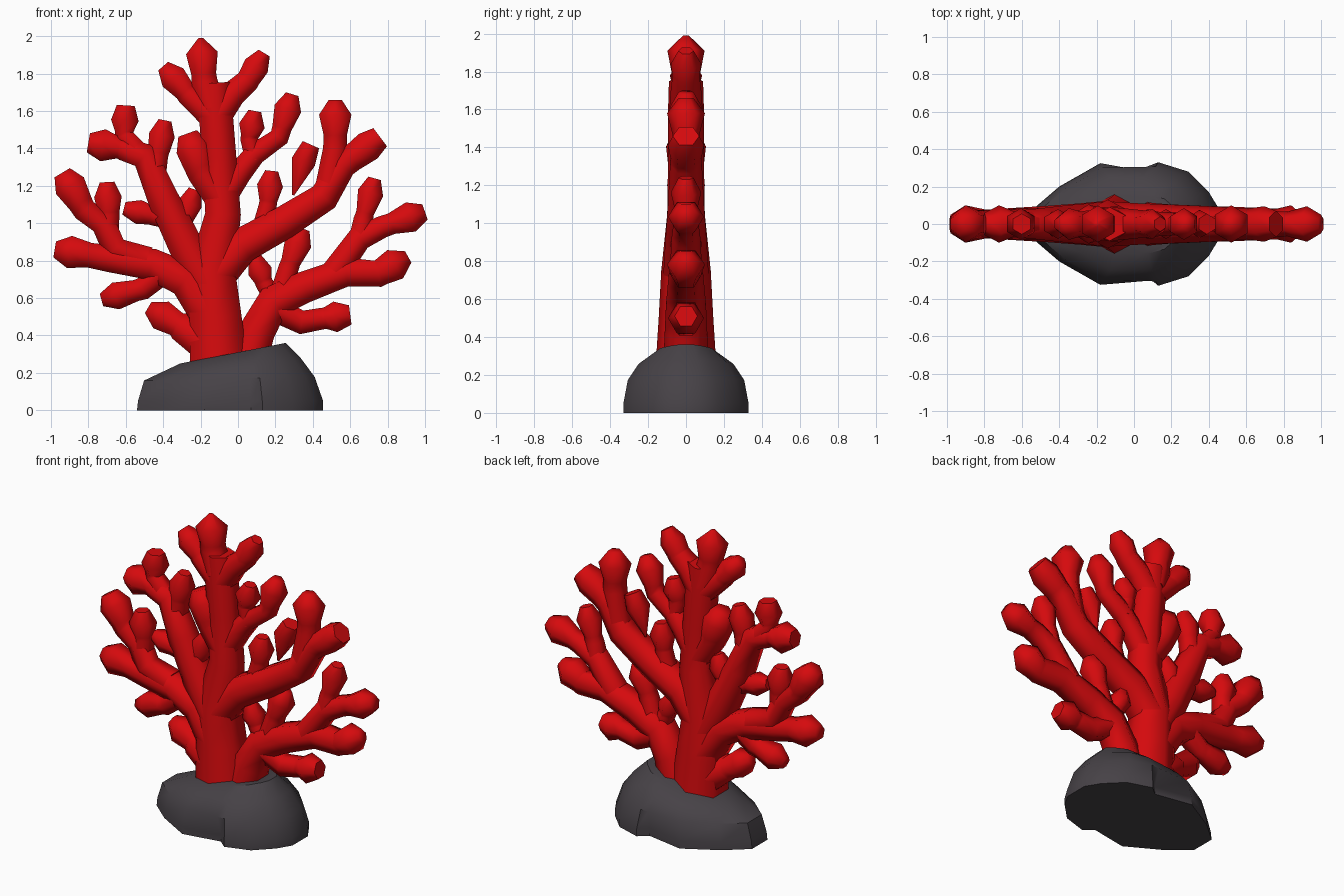
import bpy
import bmesh
import math
from mathutils import Vector

cube = bpy.data.objects.get("Cube")
if cube:
    bpy.data.objects.remove(cube, do_unlink=True)


def make_material(name, colour):
    mat = bpy.data.materials.new(name)
    mat.use_nodes = True
    mat.diffuse_color = (*colour, 1)
    mat.node_tree.nodes["Principled BSDF"].inputs["Base Color"].default_value = (*colour, 1)
    return mat


coral_red = make_material("coral red", (0.67, 0.003, 0.004))
rock_grey = make_material("rock grey", (0.062, 0.054, 0.062))


def finish(name, bm, material, angle):
    bmesh.ops.recalc_face_normals(bm, faces=bm.faces)
    mesh = bpy.data.meshes.new(name)
    bm.to_mesh(mesh)
    bm.free()
    mesh.materials.append(material)
    obj = bpy.data.objects.new(name, mesh)
    bpy.context.collection.objects.link(obj)
    bpy.ops.object.select_all(action='DESELECT')
    obj.select_set(True)
    bpy.context.view_layer.objects.active = obj
    bpy.ops.object.shade_smooth_by_angle(angle=math.radians(angle))


def bridge(bm, rings):
    """Skin consecutive vertex rings and cap both ends."""
    count = len(rings[0])
    for low, high in zip(rings, rings[1:]):
        for i in range(count):
            j = (i + 1) % count
            bm.faces.new((low[i], low[j], high[j], high[i]))
    bm.faces.new(rings[0])
    bm.faces.new(rings[-1])


def tube(name, path, radii, depth=1.0, sides=6):
    """Six-sided tube along an (x, z) path."""
    bm = bmesh.new()
    points = [Vector((x, 0, z)) for x, z in path]
    rings = []
    for i, point in enumerate(points):
        ahead = points[min(i + 1, len(points) - 1)] - point
        behind = point - points[max(i - 1, 0)]
        tangent = (ahead.normalized() + behind.normalized()).normalized()
        across = Vector((tangent.z, 0, -tangent.x))
        ring = []
        for k in range(sides):
            a = math.tau * (k + 0.5) / sides
            offset = across * math.cos(a) + Vector((0, math.sin(a) * depth, 0))
            ring.append(bm.verts.new(point + offset * radii[i]))
        rings.append(ring)
    bridge(bm, rings)
    finish(name, bm, coral_red, 65)


def branch(name, path, start=0.07, neck=0.055, knob=0.095, blunt=0.04):
    """Tapering branch that swells into a blunt knob."""
    tip, before = Vector(path[-1]), Vector(path[-2])
    direction = (tip - before).normalized()
    shoulder = tip - direction * 0.08
    throat = tip - direction * min(0.19, (tip - before).length * 0.9)
    stem = list(path[:-1])
    radii = [start + (neck - start) * i / len(stem) for i in range(len(stem))]
    tube(name, stem + [throat, shoulder, tip], radii + [neck * 1.1, knob, blunt])


# Trunk
tube("trunk",
     [(-.1, .22), (-.12, .5), (-.14, .75), (-.08, 1.05), (-.1, 1.35), (-.12, 1.6), (-.13, 1.75)],
     [.18, .16, .145, .11, .105, .105, .1], .9)

# Crown and upper trunk twigs
branch("crown_middle_knob", [(-.14, 1.62), (-.18, 1.76), (-.2, 1.99)], .09, .07, .098, .015)
branch("crown_right_knob", [(-.13, 1.56), (-.27, 1.69), (-.4, 1.84)], .08, .06, .085)
branch("crown_left_knob", [(-.12, 1.56), (-.03, 1.69), (.05, 1.76), (.14, 1.91)], .09, .065, .08)
branch("trunk_right_stub", [(-.09, 1.12), (-.19, 1.26), (-.27, 1.48)], .09, .085, .105, .06)
branch("trunk_left_twig", [(-.07, 1.15), (.01, 1.27), (.09, 1.37), (.22, 1.46), (.29, 1.69)], .08, .055, .085)
branch("trunk_left_twig_knob", [(.09, 1.34), (.06, 1.45), (.09, 1.6)], .06, .05, .08)

# Upper limb on the model's right
branch("upper_right_limb",
       [(-.15, .65), (-.27, .86), (-.4, 1.13), (-.5, 1.36), (-.62, 1.4), (-.8, 1.43)], .12, .06, .1, .06)
branch("upper_right_limb_top", [(-.5, 1.34), (-.61, 1.47), (-.6, 1.63)], .07, .05, .085, .055)
branch("upper_right_limb_inner", [(-.45, 1.22), (-.43, 1.36), (-.39, 1.55)], .07, .06, .08)
branch("upper_right_limb_low_twig", [(-.35, .92), (-.29, 1.01), (-.23, 1.18)], .06, .05, .075)
branch("upper_right_limb_outer_twig", [(-.35, 1.02), (-.45, 1.04), (-.61, 1.08)], .065, .055, .075)

# Lower limb on the model's right
branch("lower_right_limb",
       [(-.14, .5), (-.28, .7), (-.46, .78), (-.68, .81), (-.98, .86)], .125, .07, .1, .05)
branch("lower_right_limb_riser",
       [(-.48, .8), (-.66, .86), (-.72, 1.0), (-.82, 1.07), (-.94, 1.27)], .085, .07, .1, .055)
branch("lower_right_limb_inner", [(-.7, .93), (-.69, 1.04), (-.7, 1.22)], .07, .06, .085, .045)
branch("lower_right_limb_drop", [(-.38, .76), (-.51, .65), (-.73, .59)], .08, .06, .085)
branch("base_right_twig", [(-.14, .33), (-.31, .45), (-.48, .55)], .11, .07, .095)

# Upper limb on the model's left
branch("upper_left_limb",
       [(-.12, .72), (.02, .88), (.24, 1.0), (.46, 1.14), (.56, 1.31), (.76, 1.46)], .12, .075, .095, .07)
branch("upper_left_limb_top", [(.48, 1.16), (.52, 1.4), (.52, 1.66)], .085, .065, .1, .04)
branch("upper_left_limb_twig", [(.13, .98), (.16, 1.1), (.18, 1.28)], .06, .05, .08)
tube("upper_left_shard", [(.295, 1.15), (.35, 1.33), (.39, 1.42)], [.006, .075, .055])

# Lower limb on the model's left
branch("lower_left_limb",
       [(.05, .24), (.1, .42), (.19, .58), (.36, .66), (.58, .74), (.75, .73), (.91, .82)], .12, .075, .1, .04)
branch("lower_left_limb_riser", [(.52, .74), (.65, .92), (.77, .98), (1.0, 1.06)], .085, .06, .095, .05)
branch("lower_left_limb_top", [(.65, .9), (.67, 1.02), (.73, 1.24)], .07, .05, .08)
branch("lower_left_limb_inner", [(.2, .58), (.14, .68), (.09, .82)], .06, .05, .075)
branch("lower_left_limb_middle", [(.23, .62), (.27, .76), (.35, .97)], .07, .055, .085)
branch("lower_left_limb_drop", [(.18, .55), (.34, .47), (.45, .49), (.6, .51)], .08, .06, .095, .06)

# Rock: one outline, mirrored front to back, lofted with a sloping top
half = [(.455, .08), (.4, .17), (.29, .28), (.13, .33), (.07, .28), (-.18, .325), (-.4, .2), (-.54, .08)]
outline = half + [(x, -y) for x, y in reversed(half)]
bm = bmesh.new()
rings = []
for z, left, right, sy, slope in [(0, 1, 1, 1, 0), (.05, 1, .99, 1, 0), (.17, .9, .93, .93, .02),
                                  (.25, .74, .7, .76, .06), (.31, .56, .57, .48, .11)]:
    ring = []
    for x, y in outline:
        # The side notch fades out above the foot of the rock
        fill = 1.17 if x == .07 and z > .1 else 1
        ring.append(bm.verts.new((x * (left if x > 0 else right), y * sy * fill, z + x * slope)))
    rings.append(ring)
bridge(bm, rings)
finish("rock_base", bm, rock_grey, 40)
